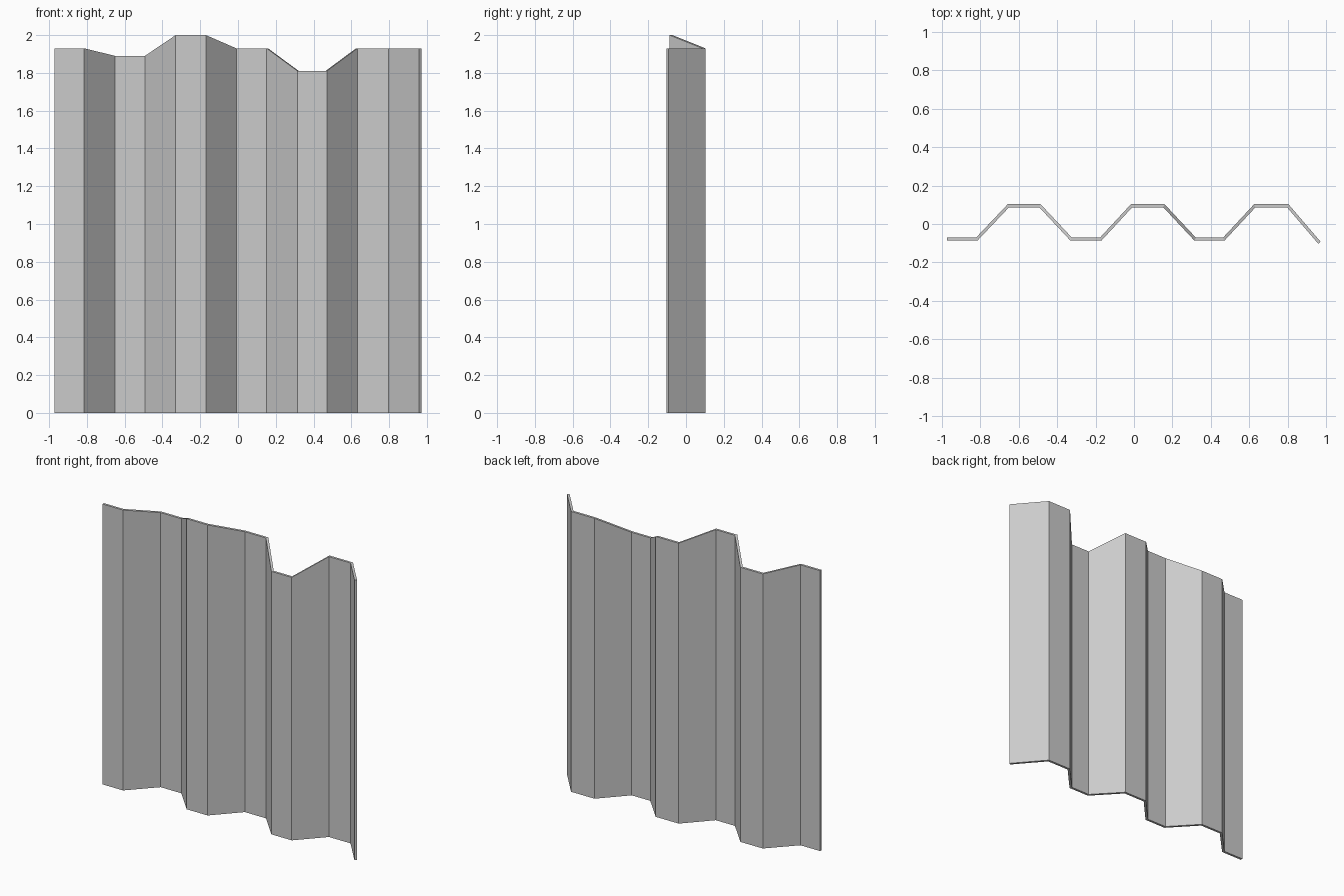
import bpy, bmesh
from mathutils import Vector

if "Cube" in bpy.data.objects:
    bpy.data.objects.remove(bpy.data.objects["Cube"])

THICK = 0.016
LOW, HIGH = -0.087, 0.087

# Front-side fold lines: x, y, height of the top edge
folds = [(-0.972, LOW, 1.93), (-0.815, LOW, 1.93),
         (-0.65, HIGH, 1.89), (-0.493, HIGH, 1.89),
         (-0.33, LOW, 2.0), (-0.17, LOW, 2.0),
         (-0.009, HIGH, 1.93), (0.152, HIGH, 1.93),
         (0.315, LOW, 1.81), (0.47, LOW, 1.81),
         (0.632, HIGH, 1.93), (0.796, HIGH, 1.93),
         (0.959, -0.103, 1.93)]
front = [Vector(f[:2]) for f in folds]


def normal(a, b):
    d = (b - a).normalized()
    return Vector((-d.y, d.x))


# Back side: mitred offset of the front profile
normals = [normal(a, b) for a, b in zip(front, front[1:])]
back = []
for i, p in enumerate(front):
    n0 = normals[max(i - 1, 0)]
    n1 = normals[min(i, len(normals) - 1)]
    m = (n0 + n1).normalized()
    back.append(p + m * THICK / m.dot(n1))

# Corrugated sheet with uneven top edge
bm = bmesh.new()
rings = []
for f, a, b in zip(folds, front, back):
    rings.append([bm.verts.new((p.x, p.y, z))
                  for p, z in ((a, 0), (a, f[2]), (b, f[2]), (b, 0))])
for r, s in zip(rings, rings[1:]):
    for k in range(4):
        j = (k + 1) % 4
        bm.faces.new((r[k], r[j], s[j], s[k]))
bm.faces.new(rings[0])
bm.faces.new(rings[-1])
bmesh.ops.recalc_face_normals(bm, faces=bm.faces)

mesh = bpy.data.meshes.new("corrugated_sheet")
bm.to_mesh(mesh)
bm.free()
bpy.context.collection.objects.link(bpy.data.objects.new("corrugated_sheet", mesh))
